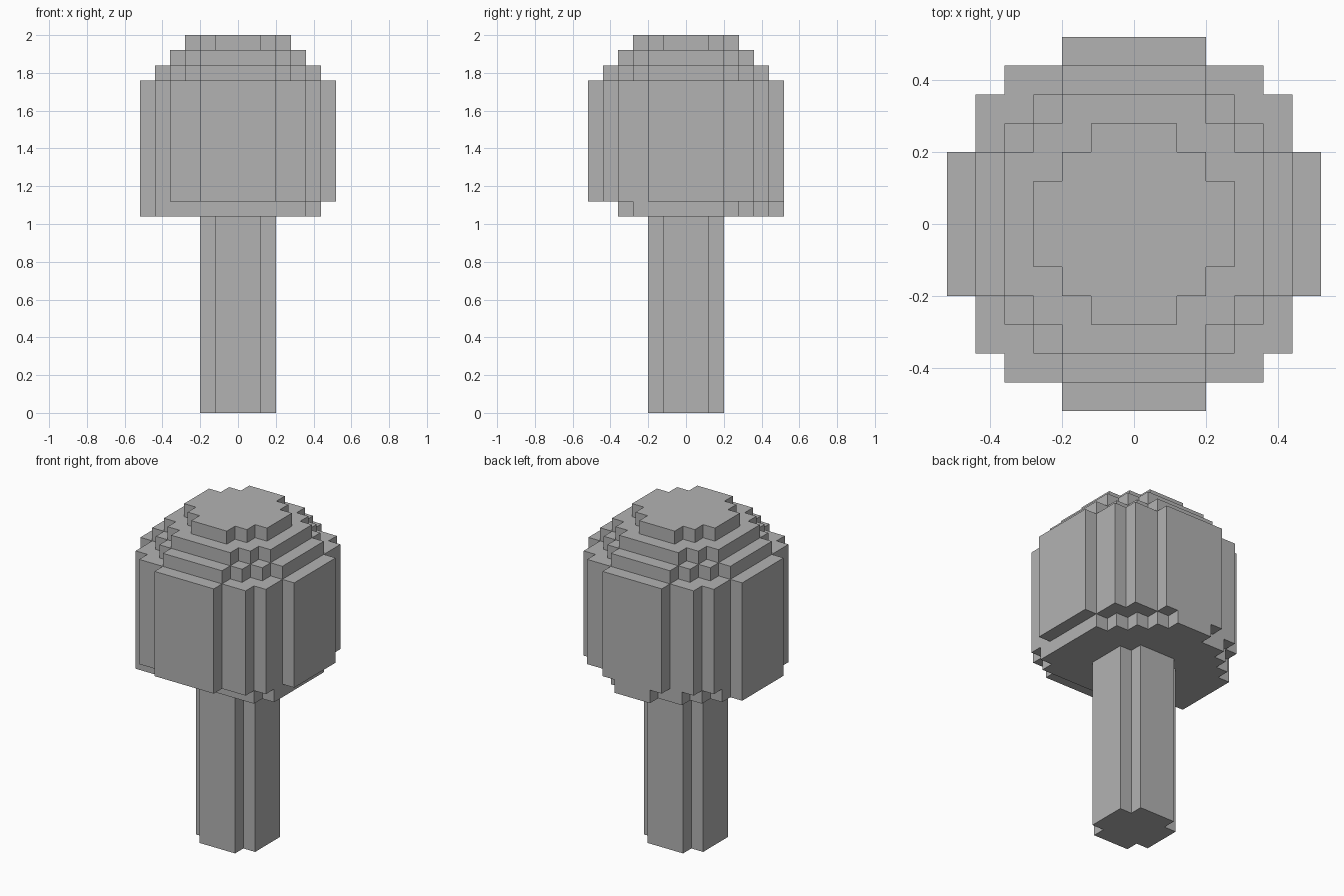
import bpy
import bmesh

cube = bpy.data.objects.get("Cube")
if cube:
    bpy.data.objects.remove(cube, do_unlink=True)

U = 0.08  # size of one block

grey = bpy.data.materials.new("plain_grey")
grey.use_nodes = True
COLOUR = (0.45, 0.45, 0.45, 1.0)
grey.diffuse_color = COLOUR
grey.node_tree.nodes["Principled BSDF"].inputs["Base Color"].default_value = COLOUR


def symmetric(widths):
    """Rows (y0, y1, x0, x1) in blocks, from (half depth, half width) steps, outermost first."""
    back = []
    for i, (y, x) in enumerate(widths):
        inner = widths[i + 1][0] if i + 1 < len(widths) else -y
        back.append((inner, y, -x, x))
    front = [(-y1, -y0, x0, x1) for y0, y1, x0, x1 in reversed(back[:-1])]
    return back + front


def stepped_prism(name, rows, bottom, top):
    """Extrude the stepped outline of the rows between two heights."""
    right, left = [], []
    for y0, y1, x0, x1 in rows:
        right += [(x1, y1), (x1, y0)]
        left += [(x0, y1), (x0, y0)]
    outline = []
    for p in left + right[::-1]:
        if not outline or p != outline[-1]:
            outline.append(p)
    bm = bmesh.new()
    base = bm.faces.new([bm.verts.new((x * U, y * U, bottom * U)) for x, y in outline])
    grown = bmesh.ops.extrude_face_region(bm, geom=[base], use_keep_orig=True)
    moved = [v for v in grown["geom"] if isinstance(v, bmesh.types.BMVert)]
    bmesh.ops.translate(bm, verts=moved, vec=(0, 0, (top - bottom) * U))
    bmesh.ops.dissolve_limit(bm, angle_limit=0.01, verts=bm.verts, edges=bm.edges)
    bmesh.ops.recalc_face_normals(bm, faces=bm.faces)
    mesh = bpy.data.meshes.new(name)
    bm.to_mesh(mesh)
    bm.free()
    mesh.materials.append(grey)
    obj = bpy.data.objects.new(name, mesh)
    bpy.context.collection.objects.link(obj)


# Trunk: a square post with notched corners
stepped_prism("trunk", symmetric([(2.5, 1.5), (1.5, 2.5)]), 0, 13)

# Lopsided underside of the crown
underside = [
    (5.5, 6.5, -1.5, 1.5),
    (4.5, 5.5, -3.5, 2.5),
    (3.5, 4.5, -4.5, 3.5),
    (2.5, 3.5, -5.5, 4.5),
    (-2.5, 2.5, -6.5, 5.5),
    (-3.5, -2.5, -5.5, 5.5),
    (-4.5, -3.5, -5.5, 4.5),
]
stepped_prism("crown_underside", underside, 13, 14)

# Main body of the crown
body = symmetric([(6.5, 2.5), (5.5, 4.5), (4.5, 5.5), (2.5, 6.5)])
stepped_prism("crown_body", body, 14, 22)

# Shrinking tiers on top
tiers = [("lower", 5.5, 2.5), ("middle", 4.5, 2.5), ("upper", 3.5, 1.5)]
for level, (label, reach, flat) in enumerate(tiers):
    steps = int(reach - flat) + 1
    rows = symmetric([(reach - i, flat + i) for i in range(steps)])
    stepped_prism("crown_tier_" + label, rows, 22 + level, 23 + level)
